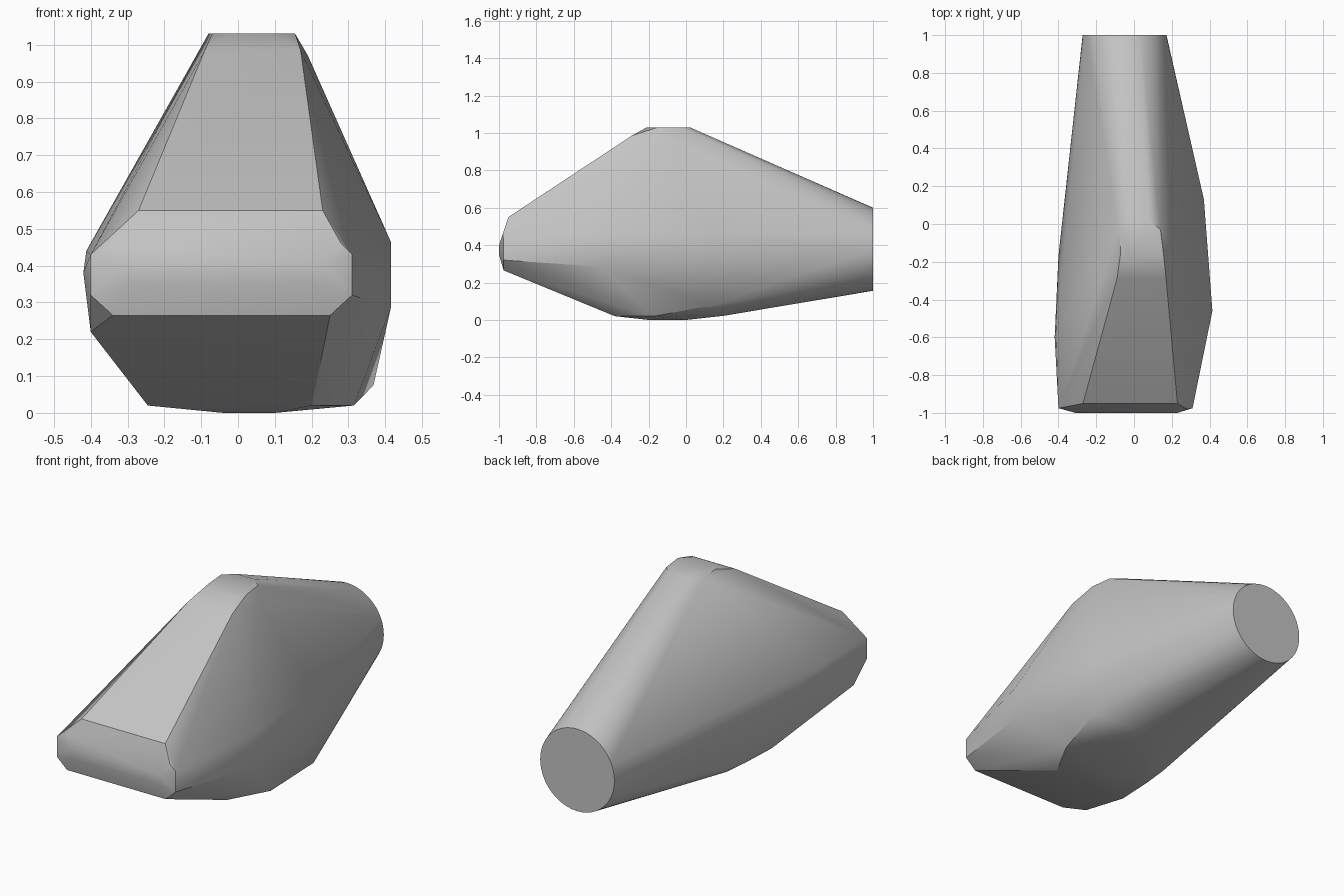
import bpy
import bmesh
import math
from mathutils import Vector

# Remove the default object
default_cube = bpy.data.objects.get("Cube")
if default_cube:
    bpy.data.objects.remove(default_cube, do_unlink=True)


def flat_material(name, colour):
    material = bpy.data.materials.new(name)
    material.use_nodes = True
    material.diffuse_color = colour
    shader = material.node_tree.nodes["Principled BSDF"]
    shader.inputs["Base Color"].default_value = colour
    return material


def crossbars(rows):
    """Each row is left x, right x, y, z and gives a pair of points."""
    points = []
    for left, right, y, z in rows:
        points.append(Vector((left, y, z)))
        points.append(Vector((right, y, z)))
    return points


def disc(centre, radius, sides):
    """Points of an upright circle facing along y."""
    points = []
    for step in range(sides):
        angle = math.tau * step / sides
        offset = Vector((math.cos(angle), 0, math.sin(angle)))
        points.append(centre + radius * offset)
    return points


def wrapped_body(name, points, material):
    """Stretch one tight convex skin over all the section points."""
    shell = bmesh.new()
    for point in points:
        shell.verts.new(point)
    bmesh.ops.convex_hull(shell, input=shell.verts[:])
    loose = [v for v in shell.verts if not v.link_faces]
    bmesh.ops.delete(shell, geom=loose, context="VERTS")
    bmesh.ops.dissolve_limit(
        shell, angle_limit=math.radians(1),
        verts=shell.verts[:], edges=shell.edges[:])
    bmesh.ops.recalc_face_normals(shell, faces=shell.faces[:])
    mesh = bpy.data.meshes.new(name)
    shell.to_mesh(mesh)
    shell.free()
    mesh.materials.append(material)
    body = bpy.data.objects.new(name, mesh)
    bpy.context.collection.objects.link(body)
    return body


# Round tail end
tail = disc(Vector((-.05, 1, .378)), .222, 48)

# Blunt front block with chamfered rim
nose = crossbars([
    (-.27, .23, -.95, .55),
    (-.34, .28, -.98, .46),
    (-.4, .31, -.975, .43),
    (-.4, .31, -.975, .32),
    (-.31, .23, -1, .4),
    (-.29, .22, -1, .35),
    (-.34, .25, -.975, .265),
])

# Small rounded crown
crown = crossbars([
    (-.09, .17, -.29, .985),
    (-.02, .1, -.21, 1.03),
    (-.07, .155, -.15, 1.03),
    (-.08, .14, -.03, 1.03),
    (-.02, .08, .02, 1.03),
    (-.1, .19, -.1, .97),
])

# Shallow keel
keel = crossbars([
    (-.245, .2, -.38, .02),
    (-.235, .315, -.17, .02),
    (-.22, .25, -.03, .02),
    (-.04, .1, -.2, 0),
    (-.04, .1, 0, 0),
    (-.1, .15, .2, .022),
])

# Uneven side bulges
left_flank = [Vector(p) for p in (
    (.415, -.46, .465), (.415, -.46, .285),
    (.37, .13, .46), (.368, .12, .075))]
right_flank = [Vector(p) for p in (
    (-.42, -.6, .38), (-.412, -.55, .44),
    (-.4, -.17, .35), (-.4, -.86, .22))]

grey = flat_material("plain grey", (.55, .55, .55, 1))
body = wrapped_body(
    "body", tail + nose + crown + keel + left_flank + right_flank, grey)

# Smooth the rounded areas and keep the rims crisp
bpy.ops.object.select_all(action="DESELECT")
body.select_set(True)
bpy.context.view_layer.objects.active = body
bpy.ops.object.shade_smooth_by_angle(angle=math.radians(30))
